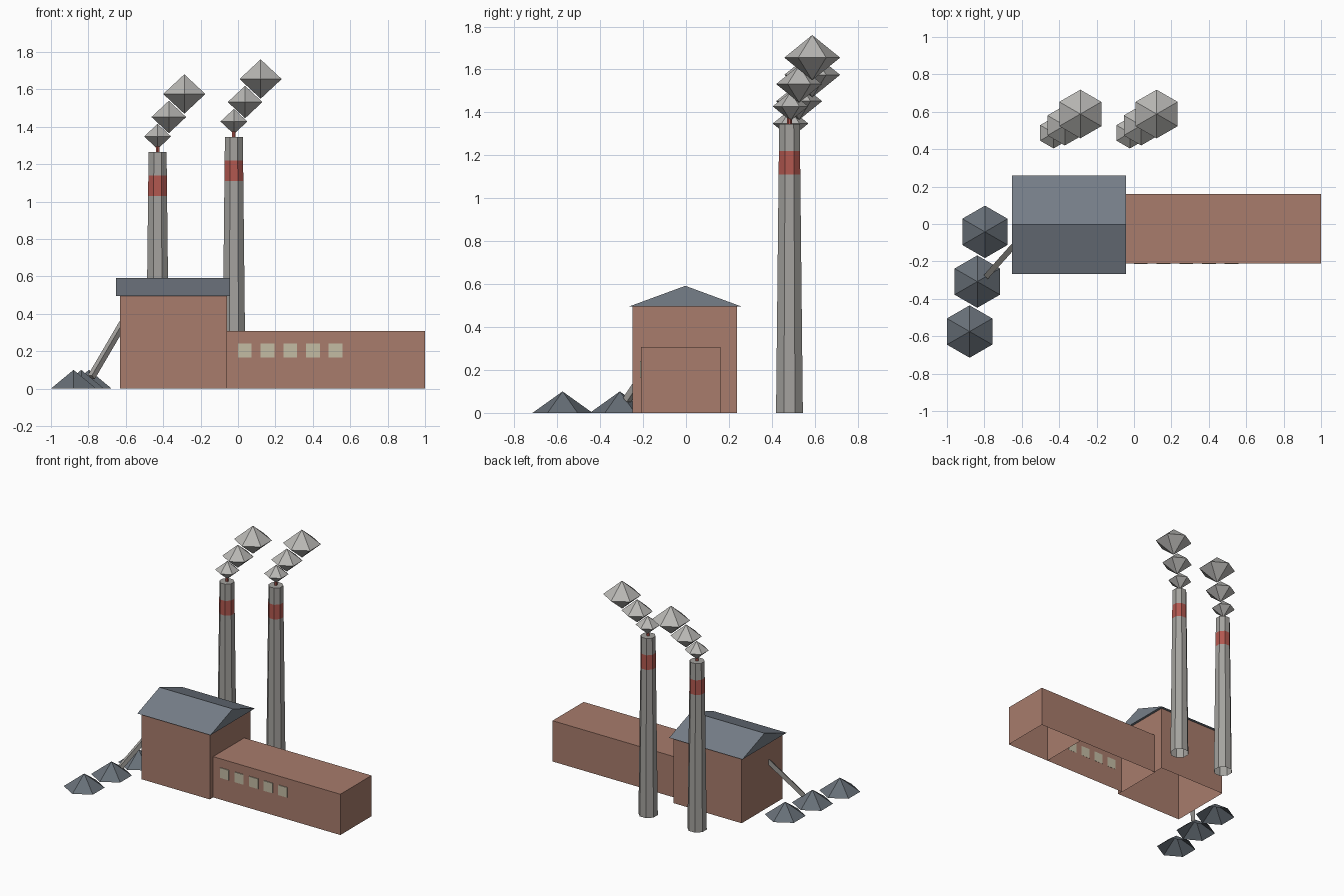
import bpy, bmesh, math
from mathutils import Vector

if "Cube" in bpy.data.objects:
    bpy.data.objects.remove(bpy.data.objects["Cube"])


def srgb(r, g, b):
    def lin(c):
        c /= 255
        return c / 12.92 if c <= 0.04045 else ((c + 0.055) / 1.055) ** 2.4
    return (lin(r), lin(g), lin(b), 1)


def material(name, *rgb):
    m = bpy.data.materials.new(name)
    m.diffuse_color = srgb(*rgb)
    m.use_nodes = True
    m.node_tree.nodes["Principled BSDF"].inputs["Base Color"].default_value = m.diffuse_color
    return m


BRICK = material("brick", 168, 124, 108)
SLATE = material("slate", 118, 126, 136)
COAL = material("coal", 103, 111, 119)
CONCRETE = material("concrete", 164, 162, 158)
RED = material("red band", 178, 88, 80)
SMOKE = material("smoke", 184, 183, 180)
GLASS = material("window cream", 196, 188, 164)


def finish(name, bm, mats):
    bmesh.ops.recalc_face_normals(bm, faces=bm.faces)
    me = bpy.data.meshes.new(name)
    bm.to_mesh(me)
    bm.free()
    for m in mats:
        me.materials.append(m)
    ob = bpy.data.objects.new(name, me)
    bpy.context.collection.objects.link(ob)
    return ob


def box(name, lo, hi, mat, open_bottom=False):
    bm = bmesh.new()
    bmesh.ops.create_cube(bm, size=1)
    for v in bm.verts:
        v.co = Vector([lo[i] if v.co[i] < 0 else hi[i] for i in range(3)])
    bmesh.ops.recalc_face_normals(bm, faces=bm.faces)
    if open_bottom:
        low = [f for f in bm.faces if f.normal.z < -0.5]
        bmesh.ops.delete(bm, geom=low, context='FACES_ONLY')
    return finish(name, bm, [mat])


def lathe(name, centre, rings, sides, mats, phase=0.0, cap=False, rule=None):
    """Sweep (radius, z) rings around z; radius 0 is a point, vertex 0 faces +y."""
    bm = bmesh.new()
    loops = []
    for r, z in rings:
        n = 1 if r == 0 else sides
        loops.append([bm.verts.new((centre[0] + r * math.sin(phase + math.tau * i / sides),
                                    centre[1] + r * math.cos(phase + math.tau * i / sides),
                                    centre[2] + z)) for i in range(n)])
    for a, b in zip(loops, loops[1:]):
        for i in range(sides):
            j = (i + 1) % sides
            quad = [a[i % len(a)], a[j % len(a)], b[j % len(b)], b[i % len(b)]]
            bm.faces.new(list(dict.fromkeys(quad)))
    if cap:
        bm.faces.new(loops[-1])
    if rule:
        for f in bm.faces:
            f.material_index = rule(f.calc_center_median().z)
    return finish(name, bm, mats)


# Brick halls, open underneath
box("boiler_house", (-0.63, -0.25, 0), (-0.06, 0.237, 0.497), BRICK, True)
box("turbine_hall", (-0.065, -0.21, 0), (0.637, 0.16, 0.307), BRICK, True)
box("hall_extension", (0.637, -0.21, 0), (1.0, 0.16, 0.307), BRICK, True)

# Row of windows on the front of the hall
for i in range(5):
    x = 0.036 + 0.1215 * i
    box(f"window_{i + 1}", (x - 0.037, -0.215, 0.165), (x + 0.037, -0.209, 0.241), GLASS)

# Gabled roof: triangular profile extruded along x
bm = bmesh.new()
gable = bm.faces.new([bm.verts.new((-0.652, y, z))
                      for y, z in ((-0.267, 0.495), (0.26, 0.495), (-0.003, 0.592))])
ext = bmesh.ops.extrude_face_region(bm, geom=[gable], use_keep_orig=True)
bmesh.ops.translate(bm, vec=(0.61, 0, 0),
                    verts=[g for g in ext["geom"] if isinstance(g, bmesh.types.BMVert)])
finish("gabled_roof", bm, [SLATE])

# Chimneys with a red band, a thin flue and three smoke puffs each
PUFFS = ((0.0, 0.005, 0.083, 0.083), (0.06, 0.045, 0.187, 0.107), (0.143, 0.106, 0.31, 0.13))
for n, (cx, top) in enumerate(((-0.43, 1.265), (-0.022, 1.345)), 1):
    cy = 0.482
    b0, b1 = top - 0.235, top - 0.125

    def radius(z):
        return 0.0676 + (0.052 - 0.0676) * z / top

    lathe(f"chimney_{n}", (cx, cy, 0), [(radius(z), z) for z in (0, b0, b1, top)], 8,
          [CONCRETE, RED], phase=math.pi / 8, cap=True,
          rule=lambda z: 1 if b0 < z < b1 else 0)
    lathe(f"flue_{n}", (cx, cy, top), [(0.011, 0), (0.011, 0.05)], 6, [RED], cap=True)
    for k, (dx, dy, dz, r) in enumerate(PUFFS, 1):
        h = 0.81 * r
        lathe(f"smoke_{n}_{k}", (cx + dx, cy + dy, top + dz),
              [(0, -h), (r, 0), (0, h)], 6, [SMOKE])

# Coal heaps
for n, (x, y) in enumerate(((-0.797, -0.042), (-0.838, -0.308), (-0.879, -0.575)), 1):
    lathe(f"coal_heap_{n}", (x, y, 0), [(0.14, 0), (0, 0.1)], 6, [COAL])

# Sloping conveyor from the heaps into the boiler house
a, b = Vector((-0.785, -0.275, 0.06)), Vector((-0.615, -0.085, 0.35))
d = b - a
conveyor = box("conveyor", (-0.015, -0.015, -d.length / 2), (0.015, 0.015, d.length / 2), CONCRETE)
conveyor.rotation_euler = d.to_track_quat('Z', 'Y').to_euler()
conveyor.location = (a + b) / 2
